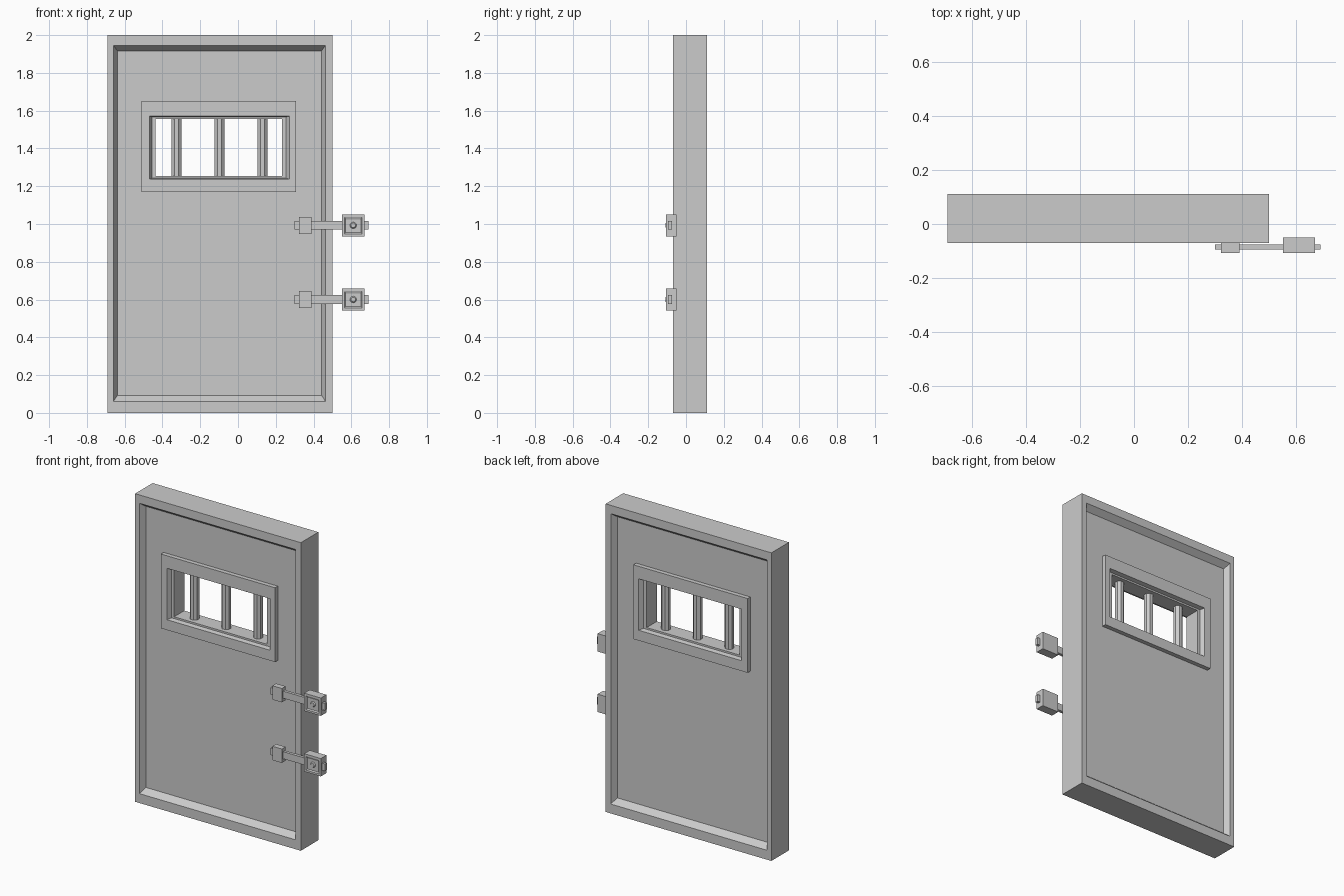
import bpy, bmesh, math

if "Cube" in bpy.data.objects:
    bpy.data.objects.remove(bpy.data.objects["Cube"])

Y_MID = 0.02   # mid-plane of the door slab


def make_object(name, bm):
    bmesh.ops.recalc_face_normals(bm, faces=bm.faces)
    mesh = bpy.data.meshes.new(name)
    bm.to_mesh(mesh)
    bm.free()
    obj = bpy.data.objects.new(name, mesh)
    bpy.context.collection.objects.link(obj)
    return obj


def rect_loft(name, rings, closed):
    """Join rectangles (x0, x1, z0, z1, y); closed makes a frame, else ends are capped."""
    bm = bmesh.new()
    loops = [[bm.verts.new((x, y, z)) for x, z in
              ((x0, z0), (x1, z0), (x1, z1), (x0, z1))]
             for x0, x1, z0, z1, y in rings]
    pairs = list(zip(loops, loops[1:]))
    if closed:
        pairs.append((loops[-1], loops[0]))
    else:
        bm.faces.new(loops[0])
        bm.faces.new(loops[-1])
    for a, b in pairs:
        for i in range(4):
            j = (i + 1) % 4
            bm.faces.new((a[i], a[j], b[j], b[i]))
    return make_object(name, bm)


def box(name, x0, x1, y0, y1, z0, z1):
    return rect_loft(name, [(x0, x1, z0, z1, y0), (x0, x1, z0, z1, y1)], False)


# Door slab: bevelled recess on both sides and a through window
outer = (-0.69, 0.50, 0.0, 2.0)
rim = (-0.659, 0.463, 0.061, 1.946)
panel = (-0.639, 0.443, 0.092, 1.917)
hole = (-0.436, 0.232, 1.254, 1.555)
half = [(outer, 0.09), (rim, 0.09), (panel, 0.052), (hole, 0.052)]
front = [(*r, Y_MID - d) for r, d in half]
back = [(*r, Y_MID + d) for r, d in reversed(half)]
rect_loft("door_slab", front + back, True)

# Raised window surrounds, front and back
frame_out = (-0.512, 0.308, 1.17, 1.652)
open_out = (-0.468, 0.272, 1.237, 1.571)
open_in = (-0.453, 0.252, 1.243, 1.566)
for name, s in (("front", -1), ("back", 1)):
    rect_loft(f"window_surround_{name}", [
        (*frame_out, Y_MID + s * 0.050), (*frame_out, Y_MID + s * 0.080),
        (*open_out, Y_MID + s * 0.080), (*open_in, Y_MID + s * 0.050)], True)

# Octagonal window bars
for i, x in enumerate((-0.326, -0.098, 0.130)):
    bpy.ops.mesh.primitive_cylinder_add(
        vertices=8, radius=0.0285, depth=0.32, location=(x, Y_MID, 1.405),
        rotation=(0, 0, math.pi / 8))
    bpy.context.object.name = f"window_bar_{i + 1}"

# Sliding bolts with bracket and receiving block
for name, z in (("upper", 0.993), ("lower", 0.600)):
    box(f"{name}_bolt_rod", 0.30, 0.69, -0.094, -0.075, z - 0.023, z + 0.023)
    box(f"{name}_bolt_bracket", 0.322, 0.390, -0.107, -0.069, z - 0.045, z + 0.045)
    rect_loft(f"{name}_bolt_block", [
        (0.55, 0.67, z - 0.058, z + 0.058, -0.050),
        (0.55, 0.67, z - 0.058, z + 0.058, -0.107),
        (0.563, 0.657, z - 0.045, z + 0.045, -0.107),
        (0.570, 0.650, z - 0.038, z + 0.032, -0.101)], False)
    bpy.ops.mesh.primitive_cone_add(
        vertices=12, radius1=0.018, radius2=0.012, depth=0.007,
        location=(0.61, -0.104, z), rotation=(math.pi / 2, 0, 0))
    bpy.context.object.name = f"{name}_bolt_stud"
